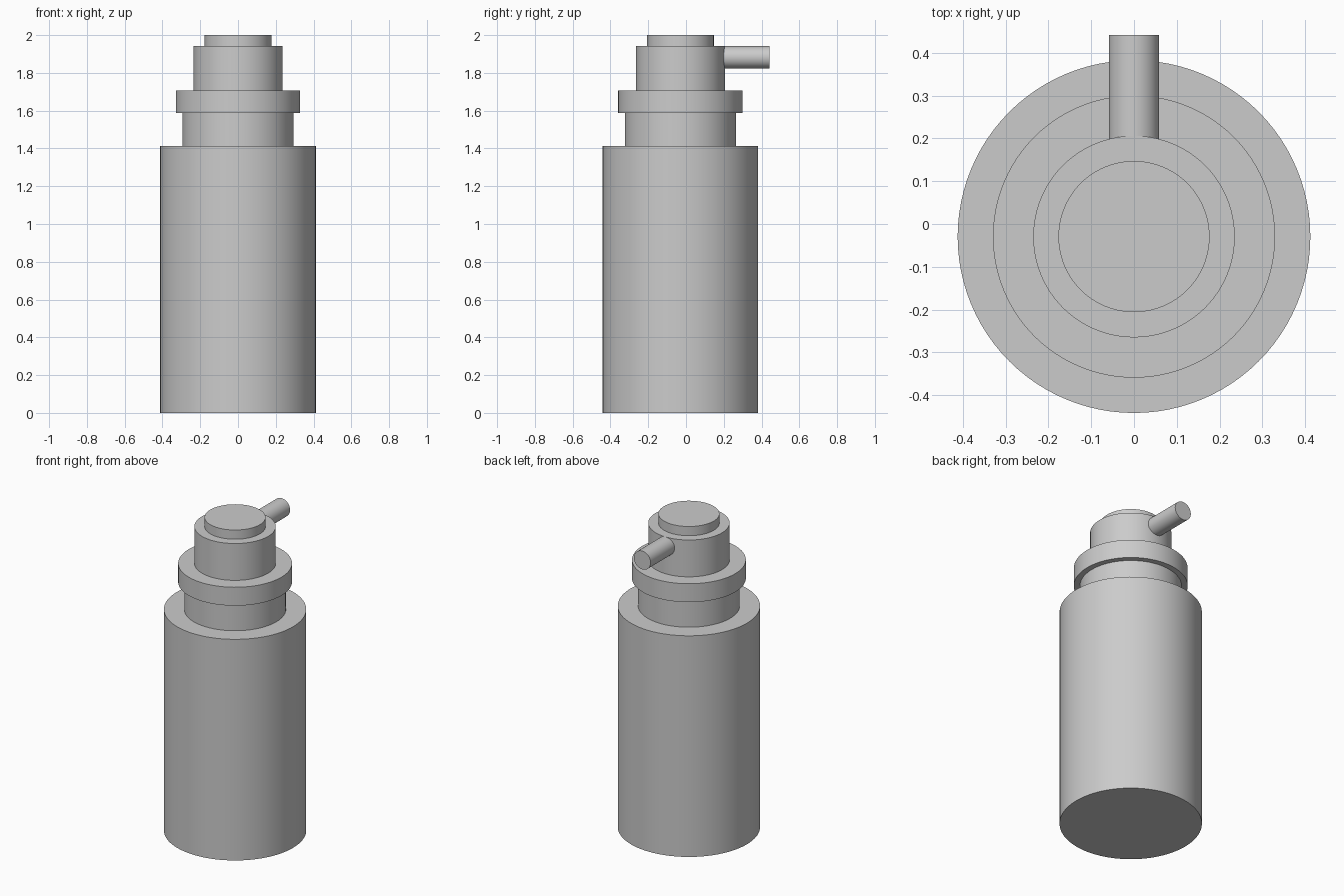
import bpy
from math import pi

cube = bpy.data.objects.get("Cube")
if cube:
    bpy.data.objects.remove(cube, do_unlink=True)

GREY = (0.6, 0.6, 0.6, 1.0)
grey = bpy.data.materials.new("plain_grey")
grey.use_nodes = True
grey.diffuse_color = GREY
grey.node_tree.nodes["Principled BSDF"].inputs["Base Color"].default_value = GREY

UNIT = 1 / 17        # the whole bottle is 34 units tall
AXIS_Y = -UNIT / 2   # bottle axis sits forward to balance the spout


def cylinder(name, radius, length, location, rotation=(0, 0, 0)):
    bpy.ops.mesh.primitive_cylinder_add(vertices=96, radius=radius, depth=length,
                                        location=location, rotation=rotation)
    obj = bpy.context.object
    obj.name = name
    obj.data.materials.append(grey)
    bpy.ops.object.shade_smooth_by_angle()
    return obj


# Stacked bottle parts: name, radius and height in units
stack = [
    ("bottle_body", 7, 24),
    ("bottle_neck", 5, 3),
    ("screw_collar", 5.6, 2),
    ("pump_head", 4, 4),
    ("press_button", 3, 1),
]
z = 0
for name, radius, height in stack:
    cylinder(name, radius * UNIT, height * UNIT,
             (0, AXIS_Y, (z + height / 2) * UNIT))
    z += height

# Spout runs from inside the pump head out to the back
start, end = AXIS_Y + 2 * UNIT, 7.5 * UNIT
cylinder("spout", UNIT, end - start, (0, (start + end) / 2, 32 * UNIT), (pi / 2, 0, 0))
